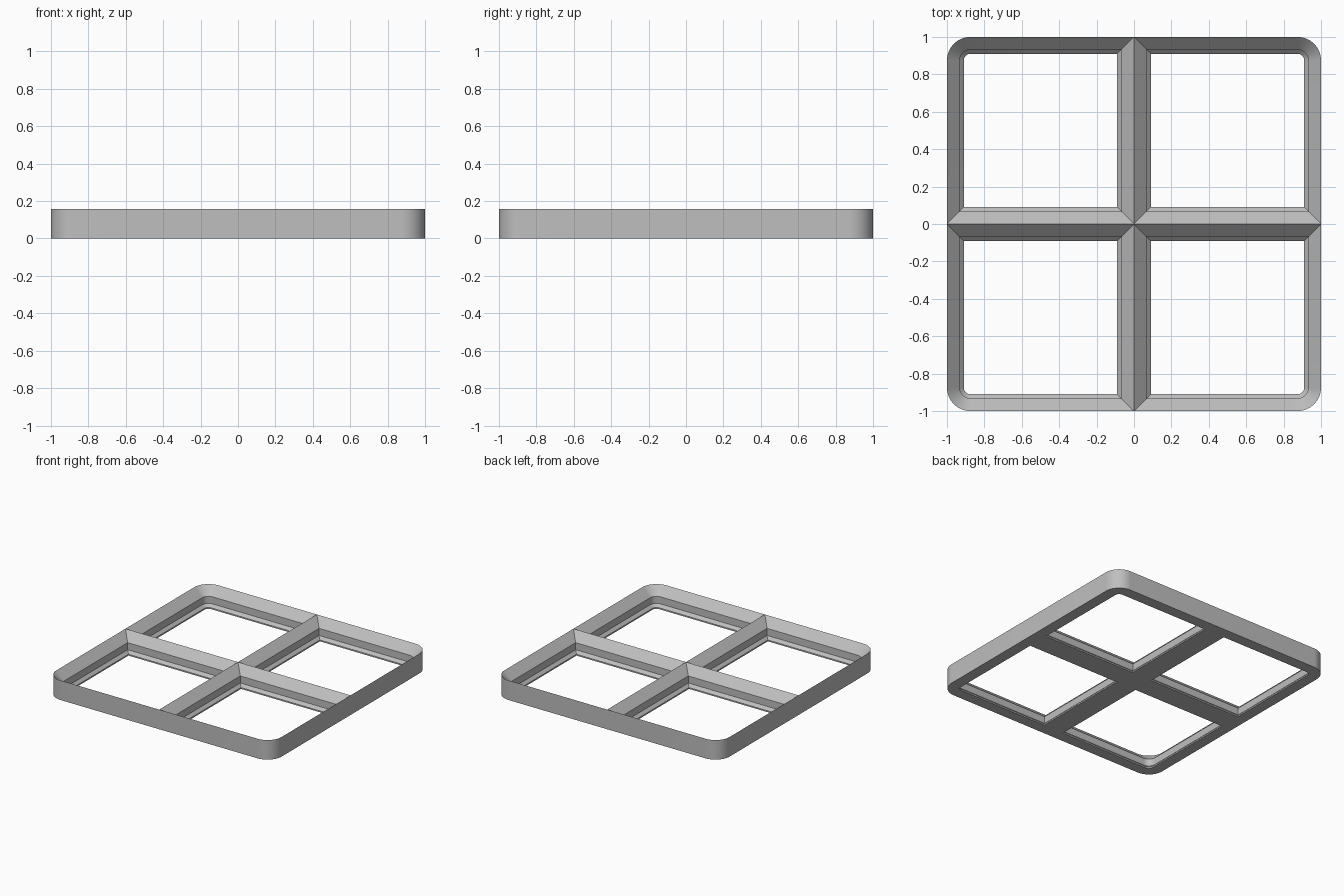
import bpy, bmesh, math

cube = bpy.data.objects.get("Cube")
if cube:
    bpy.data.objects.remove(cube, do_unlink=True)

S = 2 / 63.5            # one profile unit
CORNER = 4 * S          # outer corner radius
ARC_STEPS = 16

# Lip section: (inset from the cell edge, height)
SECTION = [(0, 0), (2.85, 0), (2.85, 0.35), (2.15, 1.05), (2.15, 2.85), (0, 5)]

grey = bpy.data.materials.new("light_grey")
grey.use_nodes = True
COLOUR = (0.52, 0.52, 0.52, 1)
grey.diffuse_color = COLOUR
grey.node_tree.nodes["Principled BSDF"].inputs["Base Color"].default_value = COLOUR


def cell_loop(bm, inset, z):
    """Square cell outline with only its outer corner rounded."""
    radius, centre = CORNER - inset, 1 - CORNER
    points = [(inset, inset), (1 - inset, inset)]
    for i in range(ARC_STEPS + 1):
        a = math.pi / 2 * i / ARC_STEPS
        points.append((centre + radius * math.cos(a), centre + radius * math.sin(a)))
    points.append((inset, 1 - inset))
    return [bm.verts.new((x, y, z)) for x, y in points]


def bridge(bm, lower, upper, edges):
    for i in edges:
        j = (i + 1) % len(lower)
        bm.faces.new((lower[i], lower[j], upper[j], upper[i]))


# One quarter: underside, inner lip and sloping top
bm = bmesh.new()
loops = [cell_loop(bm, d * S, z * S) for d, z in SECTION]
count = len(loops[0])
for lower, upper in zip(loops, loops[1:]):
    bridge(bm, lower, upper, range(count))

# Outer wall, on the two outside edges and round the corner only
bridge(bm, loops[-1], loops[0], range(1, count - 1))
bmesh.ops.recalc_face_normals(bm, faces=bm.faces)
# Outer wall must face outwards
wall = max(bm.faces, key=lambda f: f.calc_center_median().x)
if wall.normal.x < 0:
    bmesh.ops.reverse_faces(bm, faces=bm.faces)

mesh = bpy.data.meshes.new("grid_frame")
bm.to_mesh(mesh)
bm.free()
mesh.materials.append(grey)
frame = bpy.data.objects.new("grid_frame", mesh)
bpy.context.collection.objects.link(frame)

# Mirror the quarter into the full two by two frame
mirror = frame.modifiers.new("four_cells", 'MIRROR')
mirror.use_axis = (True, True, False)
mirror.merge_threshold = 0.0005

bpy.ops.object.select_all(action='DESELECT')
frame.select_set(True)
bpy.context.view_layer.objects.active = frame
bpy.ops.object.modifier_apply(modifier=mirror.name)
bpy.ops.object.shade_smooth_by_angle(angle=math.radians(30))
